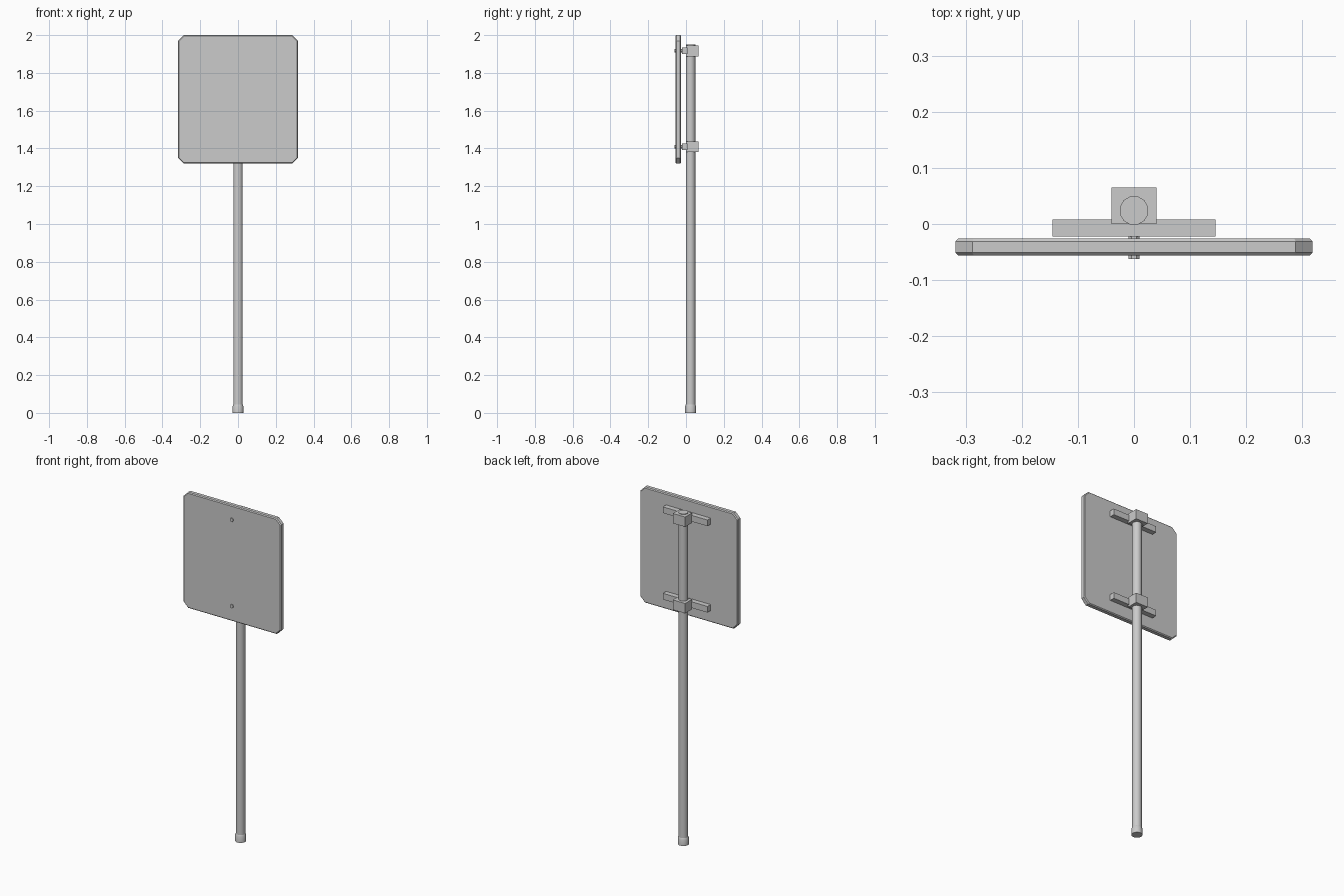
import bpy, bmesh, math
from mathutils import Matrix, Vector

if "Cube" in bpy.data.objects:
    bpy.data.objects.remove(bpy.data.objects["Cube"])

grey = bpy.data.materials.new("light grey metal")
grey.diffuse_color = (0.6, 0.6, 0.6, 1)
grey.use_nodes = True
grey.node_tree.nodes["Principled BSDF"].inputs["Base Color"].default_value = grey.diffuse_color


def finish(name, bm, smooth=False):
    bmesh.ops.recalc_face_normals(bm, faces=bm.faces[:])
    me = bpy.data.meshes.new(name)
    bm.to_mesh(me)
    bm.free()
    me.materials.append(grey)
    ob = bpy.data.objects.new(name, me)
    bpy.context.collection.objects.link(ob)
    if smooth:
        bpy.context.view_layer.objects.active = ob
        ob.select_set(True)
        bpy.ops.object.shade_smooth_by_angle(angle=math.radians(35))
        ob.select_set(False)
    return ob


def box(name, x, y0, y1, z0, z1):
    bm = bmesh.new()
    size = Matrix.Diagonal((2 * x, y1 - y0, z1 - z0, 1))
    move = Matrix.Translation((0, (y0 + y1) / 2, (z0 + z1) / 2))
    bmesh.ops.create_cube(bm, size=1, matrix=move @ size)
    return finish(name, bm)


def lathe(name, rings, origin, rot, sides):
    """Stack of (radius, height) rings with capped ends."""
    bm = bmesh.new()
    loops = []
    for r, h in rings:
        loop = []
        for i in range(sides):
            a = 2 * math.pi * (i + 0.5) / sides
            p = rot @ Vector((r * math.cos(a), r * math.sin(a), h))
            loop.append(bm.verts.new(p + Vector(origin)))
        loops.append(loop)
    for a, b in zip(loops, loops[1:]):
        for i in range(sides):
            j = (i + 1) % sides
            bm.faces.new((a[i], a[j], b[j], b[i]))
    bm.faces.new(loops[0])
    bm.faces.new(loops[-1])
    return finish(name, bm, True)


# sign panel: cut-corner plate with thin bevelled rims
def outline(inset, y, bm):
    x, z0, z1, c = 0.318 - inset, 1.32 + inset, 2.0 - inset, 0.03 - inset * 0.5
    pts = [(-x + c, z0), (x - c, z0), (x, z0 + c), (x, z1 - c),
           (x - c, z1), (-x + c, z1), (-x, z1 - c), (-x, z0 + c)]
    return [bm.verts.new((px, y, pz)) for px, pz in pts]


bm = bmesh.new()
layers = [outline(i, y, bm) for i, y in
          ((0.005, -0.056), (0, -0.051), (0, -0.031), (0.005, -0.026))]
for a, b in zip(layers, layers[1:]):
    for i in range(8):
        j = (i + 1) % 8
        bm.faces.new((a[i], a[j], b[j], b[i]))
bm.faces.new(layers[0])
bm.faces.new(layers[-1])
finish("sign_panel", bm)

# post with a wider foot collar
up = Matrix.Identity(3)
lathe("post", [(0.026, 0.01), (0.026, 1.95)], (0, 0.024, 0), up, 12)
lathe("foot_collar", [(0.03, 0), (0.03, 0.035), (0.026, 0.044)], (0, 0.024, 0), up, 12)

# two mounting brackets: clamp block, cross bar and through bolt
forward = Matrix.Rotation(math.radians(90), 3, 'X')
for label, z in (("lower", 1.409), ("upper", 1.917)):
    box(label + "_clamp", 0.04, 0.0, 0.065, z - 0.029, z + 0.029)
    box(label + "_cross_bar", 0.145, -0.022, 0.008, z - 0.018, z + 0.018)
    lathe(label + "_bolt", [(0.011, 0.01), (0.011, 0.062)], (0, 0, z), forward, 8)
